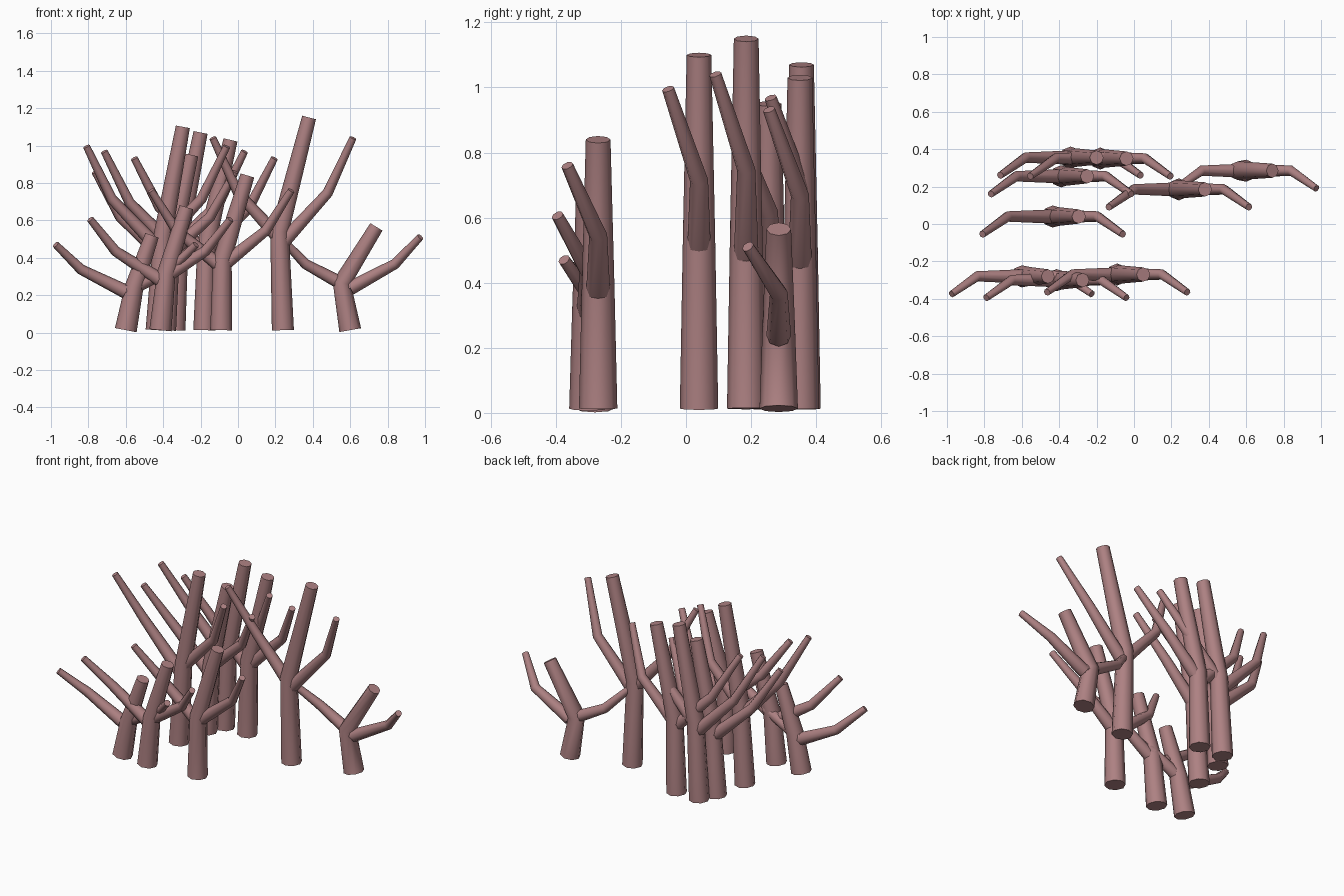
import bpy, bmesh, math
from mathutils import Vector

if "Cube" in bpy.data.objects:
    bpy.data.objects.remove(bpy.data.objects["Cube"])

SIDES = 8
mat = bpy.data.materials.new("coral_pink")
mat.diffuse_color = (0.42, 0.22, 0.225, 1)
mat.use_nodes = True
mat.node_tree.nodes["Principled BSDF"].inputs["Base Color"].default_value = mat.diffuse_color


def tube(name, points, radii):
    """Tapered, capped tube along a bent path lying roughly in the xz plane."""
    pts = [Vector(p) for p in points]
    bm = bmesh.new()
    rings = []
    for i, (p, r) in enumerate(zip(pts, radii)):
        before = (p - pts[i - 1]).normalized() if i else Vector()
        after = (pts[i + 1] - p).normalized() if i + 1 < len(pts) else Vector()
        t = (before + after).normalized()
        u = Vector((0, 1, 0)).cross(t).normalized()
        v = t.cross(u)
        angles = [2 * math.pi * k / SIDES for k in range(SIDES)]
        rings.append([bm.verts.new(p + r * (math.cos(a) * u + math.sin(a) * v))
                      for a in angles])
    for a, b in zip(rings, rings[1:]):
        for k in range(SIDES):
            n = (k + 1) % SIDES
            bm.faces.new((a[k], a[n], b[n], b[k]))
    bm.faces.new(rings[0][::-1])
    bm.faces.new(rings[-1])
    bmesh.ops.recalc_face_normals(bm, faces=bm.faces)
    me = bpy.data.meshes.new(name)
    bm.to_mesh(me)
    bm.free()
    me.materials.append(mat)
    ob = bpy.data.objects.new(name, me)
    bpy.context.collection.objects.link(ob)
    bpy.ops.object.select_all(action='DESELECT')
    ob.select_set(True)
    bpy.context.view_layer.objects.active = ob
    bpy.ops.object.shade_smooth_by_angle(angle=math.radians(50))
    return ob


# base x, base y, height of each coral
corals = [
    (0.24, 0.185, 1.15), (0.60, 0.285, 0.565), (-0.435, 0.04, 1.10),
    (-0.34, 0.355, 1.07), (-0.18, 0.35, 1.03), (-0.39, 0.255, 0.95),
    (-0.09, -0.27, 0.84), (-0.415, -0.30, 0.67), (-0.60, -0.28, 0.52),
]

for i, (x, y, h) in enumerate(corals, 1):
    # trunk, bending inward and then leaning to the right
    tube(f"coral_{i}_trunk",
         [(x, y, 0.013), (x * 0.925, y, 0.47 * h), (x + 0.14, y, h)],
         [0.059, 0.05, 0.038])
    # pair of mirrored side branches, tips bending to the front
    for side, s in (("left", -1), ("right", 1)):
        tube(f"coral_{i}_branch_{side}",
             [(x, y, 0.42 * h), (x + s * 0.24, y, 0.65 * h),
              (x + s * 0.375, y - 0.095, 0.905 * h)],
             [0.038, 0.028, 0.019])
